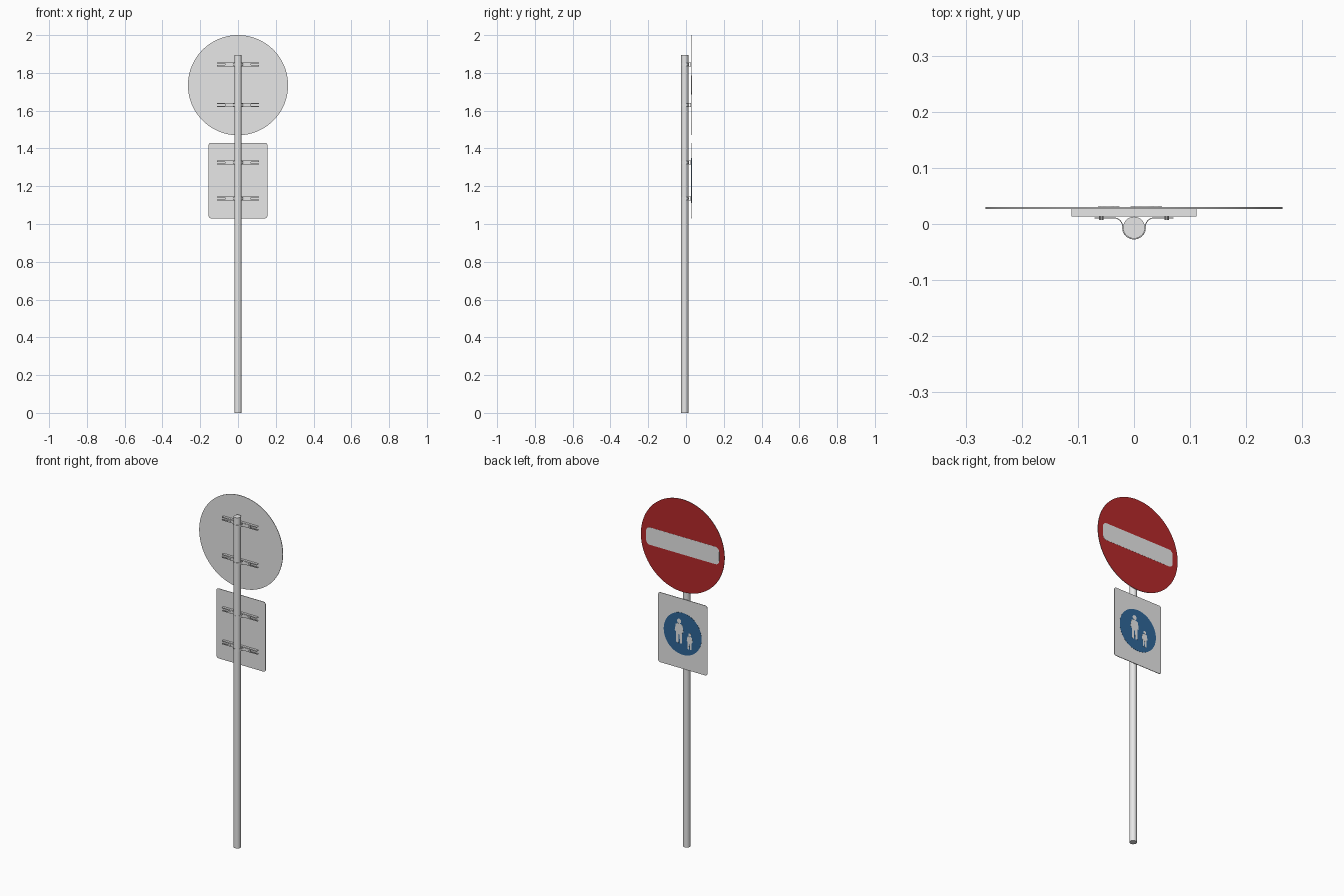
import bpy, bmesh
from math import sin, cos, pi, radians

cube = bpy.data.objects.get("Cube")
if cube:
    bpy.data.objects.remove(cube)


def material(name, rgb):
    m = bpy.data.materials.new(name)
    m.use_nodes = True
    m.diffuse_color = (*rgb, 1)
    m.node_tree.nodes["Principled BSDF"].inputs["Base Color"].default_value = (*rgb, 1)
    return m


GREY = material("light grey", (0.8, 0.8, 0.8))
RED = material("sign red", (0.47, 0.022, 0.024))
BLUE = material("sign blue", (0.028, 0.135, 0.32))

POLE_Y, POLE_R = -0.0065, 0.0195
BACK, FACE = 0.027, 0.030      # the two surfaces of the sign sheets
SKIN = 0.0006                  # thickness of painted layers


def arc(cx, cz, r, a0, a1, n):
    """Points on an arc, angles in degrees."""
    return [(cx + r * cos(radians(a0 + (a1 - a0) * i / n)),
             cz + r * sin(radians(a0 + (a1 - a0) * i / n))) for i in range(n + 1)]


def circle(cx, cz, r, n):
    return arc(cx, cz, r, 0, 360, n)[:-1]


def rounded(cx, cz, hw, hh, r, n=6):
    pts = []
    for k, (sx, sz) in enumerate([(1, 1), (-1, 1), (-1, -1), (1, -1)]):
        pts += arc(cx + sx * (hw - r), cz + sz * (hh - r), r, 90 * k, 90 * k + 90, n)
    return pts


def prism(name, outline, lo, hi, axis="y", mat=GREY, face_mat=None, smooth=False):
    """Extrude a flat outline along an axis; face_mat paints the +y side."""
    place = {"x": lambda a, b, t: (t, a, b),
             "y": lambda a, b, t: (a, t, b),
             "z": lambda a, b, t: (a, b, t)}[axis]
    bm = bmesh.new()
    base = bm.faces.new([bm.verts.new(place(a, b, lo)) for a, b in outline])
    top = bmesh.ops.extrude_face_region(bm, geom=[base])["geom"]
    shift = place(0, 0, hi - lo)
    bmesh.ops.translate(bm, vec=shift,
                        verts=[v for v in top if isinstance(v, bmesh.types.BMVert)])
    bmesh.ops.recalc_face_normals(bm, faces=bm.faces)
    if face_mat:
        for f in bm.faces:
            f.material_index = int(f.normal.y > 0.9 and f.calc_center_median().y > hi - 1e-5)
    me = bpy.data.meshes.new(name)
    bm.to_mesh(me)
    bm.free()
    me.materials.append(mat)
    if face_mat:
        me.materials.append(face_mat)
    ob = bpy.data.objects.new(name, me)
    bpy.context.collection.objects.link(ob)
    if smooth:
        bpy.ops.object.select_all(action="DESELECT")
        ob.select_set(True)
        bpy.context.view_layer.objects.active = ob
        bpy.ops.object.shade_smooth_by_angle(angle=radians(35))
    return ob


# Pole
prism("pole", circle(0, POLE_Y, POLE_R, 32), 0, 1.895, "z", smooth=True)

# Round sign with its bar
DISC_Z = 1.735
prism("round_sign", circle(0, DISC_Z, 0.265, 96), BACK, FACE, face_mat=RED, smooth=True)
prism("round_sign_bar", rounded(0, DISC_Z, 0.232, 0.05, 0.025), FACE, FACE + SKIN)

# Rectangular sign with a blue disc
PLATE_Z = 1.23
prism("lower_sign", rounded(0, PLATE_Z, 0.156, 0.2, 0.014), BACK, FACE, smooth=True)
prism("blue_disc", circle(0, PLATE_Z, 0.12, 64), FACE, FACE + SKIN, mat=BLUE)


# Walking figures: half outline of the body mirrored, plus a head
def figure(name, cx, foot_z, h):
    half = [(0.06, 0.80), (0.15, 0.76), (0.20, 0.48), (0.15, 0.46),
            (0.13, 0.40), (0.13, 0.02), (0.04, 0.0), (0.02, 0.36)]
    pts = half + [(-a, b) for a, b in reversed(half)]
    body = [(cx + a * h, foot_z + b * h) for a, b in pts]
    lo, hi = FACE + SKIN, FACE + 2 * SKIN
    prism(name + "_body", body, lo, hi)
    prism(name + "_head", circle(cx, foot_z + 0.905 * h, 0.095 * h, 20), lo, hi)


figure("adult_figure", 0.022, PLATE_Z - 0.058, 0.14)
figure("child_figure", -0.045, PLATE_Z - 0.08, 0.095)

# Mounting rails: slotted channels, profile in (y, z)
RAIL_Y, H, LIP, T = 0.0135, 0.0105, 0.0045, 0.002
upper = [(BACK, H), (RAIL_Y, H), (RAIL_Y, LIP), (RAIL_Y + T, LIP),
         (RAIL_Y + T, H - T), (BACK - T, H - T)]
channel = upper + [(y, -z) for y, z in reversed(upper)]

# Clamp strap: flat ear, flare, wrap round the pole, mirrored, path in (x, y)
EAR_Y, R_IN, TH = 0.0115, POLE_R + 0.0002, 0.0014
flare = 0.016


def strap_path(off):
    r = R_IN + off
    side = [(0.07, EAR_Y - off)]
    side += arc(R_IN + flare, EAR_Y - flare, flare - off, 90, 180, 8)
    right = side + arc(0, POLE_Y, r, 0, -90, 12)
    return right + [(-x, y) for x, y in reversed(right[:-1])]


strap = strap_path(0) + strap_path(TH)[::-1]

for i, z in enumerate((1.845, 1.63, 1.325, 1.135), 1):
    prism(f"rail_{i}", [(y, z + dz) for y, dz in channel], -0.111, 0.111, "x")
    prism(f"clamp_strap_{i}", strap, z - 0.008, z + 0.008, "z", smooth=True)
    for side, s in (("left", 1), ("right", -1)):
        prism(f"clamp_bolt_{i}_{side}", circle(s * 0.058, z, 0.004, 6), 0.0075, RAIL_Y + T)
